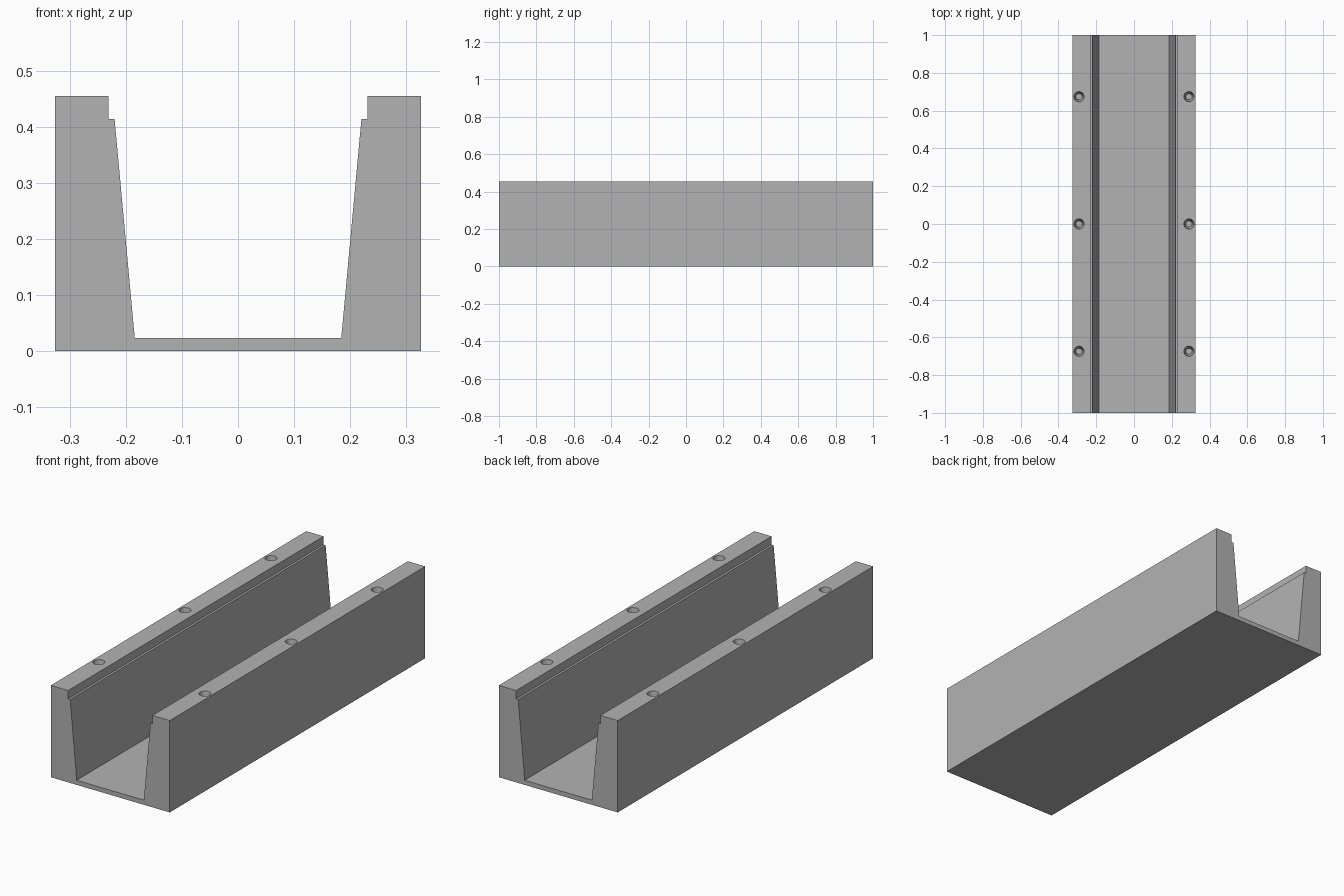
import bpy, bmesh, math
from mathutils import Matrix

cube = bpy.data.objects.get("Cube")
if cube:
    bpy.data.objects.remove(cube, do_unlink=True)

LENGTH, HEIGHT = 2.0, 0.455
HOLE_X, HOLE_SPACING, HOLE_DEPTH = 0.291, 0.674, 0.08
HOLE_TOP_R, HOLE_FLOOR_R = 0.027, 0.016

# Concrete colour
concrete = bpy.data.materials.new("concrete grey")
concrete.use_nodes = True
grey = (0.448, 0.448, 0.448, 1)
concrete.diffuse_color = grey
concrete.node_tree.nodes["Principled BSDF"].inputs["Base Color"].default_value = grey


def make_object(name, bm):
    bmesh.ops.recalc_face_normals(bm, faces=bm.faces)
    mesh = bpy.data.meshes.new(name)
    bm.to_mesh(mesh)
    bm.free()
    mesh.materials.append(concrete)
    obj = bpy.data.objects.new(name, mesh)
    bpy.context.collection.objects.link(obj)
    return obj


# Channel: half section from outer foot to inner floor corner, mirrored, extruded
half = [(0.326, 0), (0.326, HEIGHT), (0.231, HEIGHT),
        (0.231, 0.414), (0.22, 0.414), (0.184, 0.023)]
section = half + [(-x, z) for x, z in reversed(half)]
bm = bmesh.new()
profile = bm.faces.new([bm.verts.new((x, -LENGTH / 2, z)) for x, z in section])
extruded = bmesh.ops.extrude_face_region(bm, geom=[profile], use_keep_orig=True)
moved = [v for v in extruded["geom"] if isinstance(v, bmesh.types.BMVert)]
bmesh.ops.translate(bm, verts=moved, vec=(0, LENGTH, 0))
channel = make_object("drain_channel", bm)

# Tapered blind bolt holes along both rims; cutters overshoot the rim slightly
over = 0.01
taper = (HOLE_TOP_R - HOLE_FLOOR_R) / HOLE_DEPTH
bm = bmesh.new()
for side in (-1, 1):
    for row in (-1, 0, 1):
        centre_z = HEIGHT + (over - HOLE_DEPTH) / 2
        bmesh.ops.create_cone(
            bm, cap_ends=True, segments=32,
            radius1=HOLE_FLOOR_R, radius2=HOLE_TOP_R + taper * over,
            depth=HOLE_DEPTH + over,
            matrix=Matrix.Translation((side * HOLE_X, row * HOLE_SPACING, centre_z)))
cutter = make_object("bolt_hole_cutter", bm)
cutter.hide_render = True

bpy.ops.object.select_all(action="DESELECT")
channel.select_set(True)
bpy.context.view_layer.objects.active = channel
cut = channel.modifiers.new("bolt_holes", "BOOLEAN")
cut.operation = "DIFFERENCE"
cut.solver = "EXACT"
cut.object = cutter
bpy.ops.object.modifier_apply(modifier=cut.name)
bpy.data.objects.remove(cutter, do_unlink=True)

# Round hole walls, crisp channel edges (the rim step stays sharp)
bpy.ops.object.shade_smooth_by_angle(angle=math.radians(20))
for edge in channel.data.edges:
    a, b = (channel.data.vertices[i].co for i in edge.vertices)
    if abs(a.y - b.y) > 1:
        edge.use_edge_sharp = True
